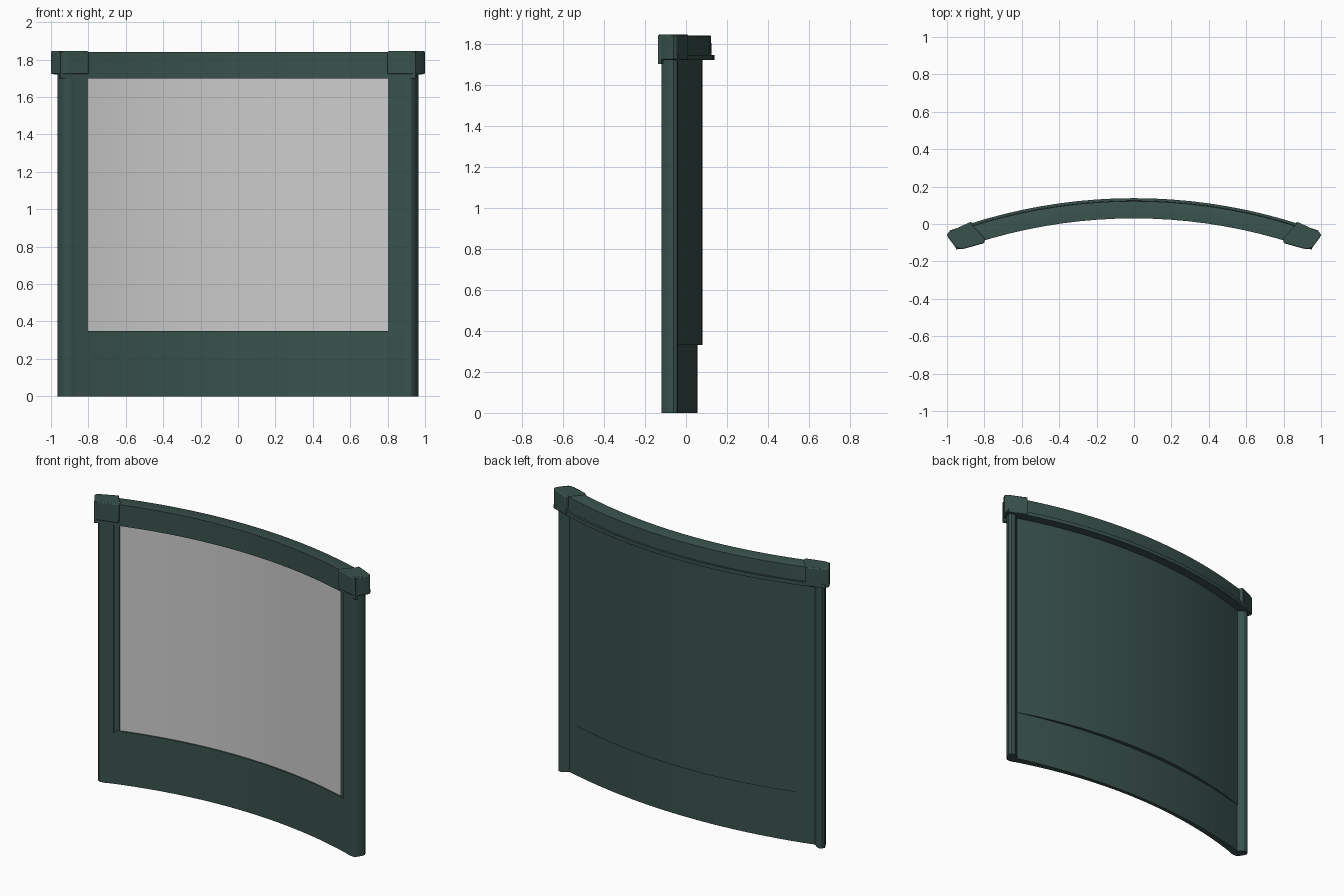
import bpy, bmesh, math

if "Cube" in bpy.data.objects:
    bpy.data.objects.remove(bpy.data.objects["Cube"])

CY = -2.75          # y of the common arc centre; offsets below are the y value at x = 0


def material(name, rgb):
    m = bpy.data.materials.new(name)
    m.diffuse_color = (*rgb, 1)
    m.use_nodes = True
    m.node_tree.nodes["Principled BSDF"].inputs["Base Color"].default_value = m.diffuse_color
    return m


green = material("dark green", (0.040, 0.083, 0.072))
grey = material("light grey", (0.60, 0.60, 0.60))


def finish(name, bm, mat, bevel=0):
    bmesh.ops.recalc_face_normals(bm, faces=bm.faces[:])
    me = bpy.data.meshes.new(name)
    bm.to_mesh(me)
    bm.free()
    me.materials.append(mat)
    ob = bpy.data.objects.new(name, me)
    bpy.context.collection.objects.link(ob)
    bpy.ops.object.select_all(action='DESELECT')
    bpy.context.view_layer.objects.active = ob
    ob.select_set(True)
    if bevel:
        b = ob.modifiers.new("bevel", 'BEVEL')
        b.width, b.segments, b.limit_method = bevel, 2, 'ANGLE'
        b.angle_limit = math.radians(60)
    bpy.ops.object.shade_smooth_by_angle(angle=math.radians(30))
    return ob


def sweep(name, profile, x0, x1, mat, segs=20, bulge=None):
    """Sweep a (y offset, z) profile along the arc from x0 to x1."""
    bm = bmesh.new()
    r0 = profile[0][0] - CY
    a0, a1 = math.asin(x0 / r0), math.asin(x1 / r0)
    rings = []
    for i in range(segs + 1):
        t = i / segs
        a = a0 + (a1 - a0) * t
        ring = []
        for k, (o, z) in enumerate(profile):
            if bulge and k in bulge[0]:
                o += bulge[1] * (2 * t - 1) ** 2
            r = o - CY
            ring.append(bm.verts.new((r * math.sin(a), CY + r * math.cos(a), z)))
        rings.append(ring)
    n = len(profile)
    for p, q in zip(rings, rings[1:]):
        for k in range(n):
            bm.faces.new((p[k], p[(k + 1) % n], q[(k + 1) % n], q[k]))
    bm.faces.new(rings[0])
    bm.faces.new(rings[-1])
    return finish(name, bm, mat)


def box(y0, y1, z0, z1):
    return [(y0, z0), (y1, z0), (y1, z1), (y0, z1)]


def prism(name, outline, z0, z1, side, bevel=0):
    """Upright prism from an (x, y) outline, mirrored by side."""
    bm = bmesh.new()
    lo = [bm.verts.new((x * side, y, z0)) for x, y in outline]
    hi = [bm.verts.new((x * side, y, z1)) for x, y in outline]
    n = len(outline)
    for k in range(n):
        bm.faces.new((lo[k], lo[(k + 1) % n], hi[(k + 1) % n], hi[k]))
    bm.faces.new(lo)
    bm.faces.new(hi)
    return finish(name, bm, green, bevel)


# Curved top rail with a rear lip
sweep("top_rail", [(0.03, 1.70), (0.05, 1.70), (0.05, 1.72), (0.138, 1.72), (0.138, 1.745),
                   (0.125, 1.745), (0.122, 1.838), (0.118, 1.84), (0.03, 1.84)], -0.95, 0.95, green)

# Curved panels and screen
sweep("back_panel", box(0.046, 0.08, 0.33, 1.73), -0.92, 0.92, green)
sweep("lower_panel", box(0.032, 0.055, 0.0, 0.35), -0.895, 0.895, green, bulge=((1, 2), 0.024))
sweep("screen", box(0.041, 0.047, 0.345, 1.705), -0.81, 0.81, grey)

post = [(0.872, -0.108), (0.88, -0.114), (0.903, -0.120), (0.925, -0.120), (0.938, -0.112),
        (0.960, -0.078), (0.965, -0.062), (0.957, -0.044), (0.943, -0.038), (0.925, -0.040), (0.885, -0.072)]
cap = [(0.80, -0.102), (0.90, -0.130), (0.925, -0.135), (0.945, -0.130), (0.958, -0.120),
       (0.992, -0.075), (1.0, -0.060), (0.994, -0.047), (0.975, -0.035), (0.87, 0.013),
       (0.865, -0.005), (0.80, -0.075)]

for side, label in ((-1, "left"), (1, "right")):
    prism(label + "_post", post, 0, 1.74, side)
    prism(label + "_end_cap", cap, 1.722, 1.845, side, 0.006)
    # Stepped trim beside the screen
    for part, y, a, b in (("outer_trim", 0.030, 0.835, 0.885), ("inner_trim", 0.036, 0.803, 0.84)):
        x0, x1 = sorted((a * side, b * side))
        sweep(f"{label}_{part}", box(y, 0.06, 0.335, 1.72), x0, x1, green, 2)
